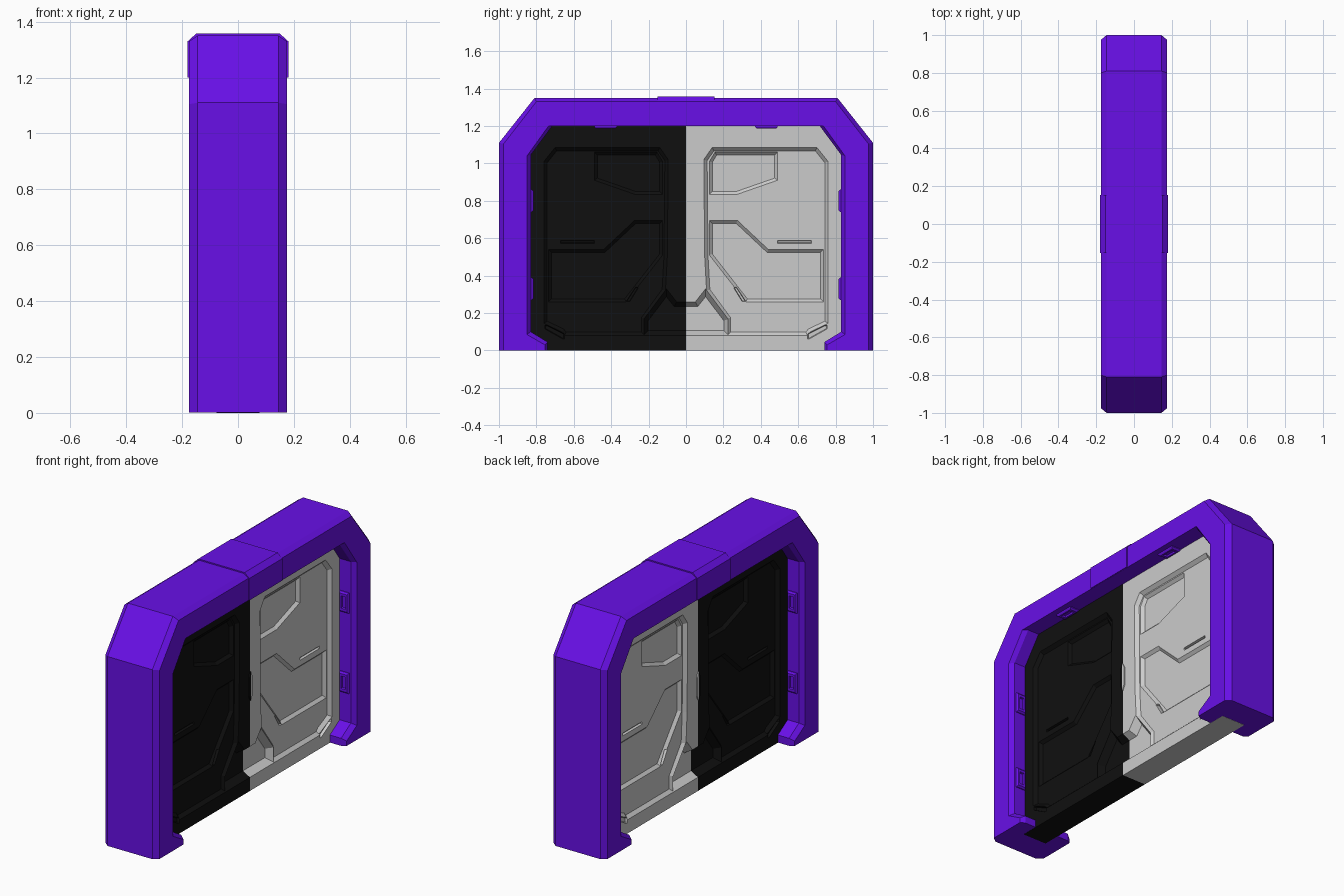
import bpy, bmesh
from mathutils import Vector

if "Cube" in bpy.data.objects:
    bpy.data.objects.remove(bpy.data.objects["Cube"])


def material(name, rgb):
    m = bpy.data.materials.new(name)
    m.diffuse_color = (*rgb, 1)
    m.use_nodes = True
    m.node_tree.nodes["Principled BSDF"].inputs["Base Color"].default_value = m.diffuse_color
    return m


PURPLE = material("purple", (0.14, 0.005, 0.80))
BLACK = material("black", (0.005, 0.005, 0.005))


def loft(name, rings, mat=None, mirror=None, closed=False):
    """Skin a list of equal-length point rings; cap the ends unless closed."""
    bm = bmesh.new()
    vs = [[bm.verts.new(p) for p in r] for r in rings]
    n = len(rings[0])
    pairs = list(zip(vs, vs[1:])) + ([(vs[-1], vs[0])] if closed else [])
    for a, b in pairs:
        for i in range(n):
            j = (i + 1) % n
            bm.faces.new((a[i], a[j], b[j], b[i]))
    if not closed:
        bm.faces.new(vs[0])
        bm.faces.new(vs[-1])
    bmesh.ops.recalc_face_normals(bm, faces=bm.faces)
    me = bpy.data.meshes.new(name)
    bm.to_mesh(me)
    bm.free()
    ob = bpy.data.objects.new(name, me)
    bpy.context.collection.objects.link(ob)
    if mat:
        me.materials.append(mat)
    if mirror:
        mod = ob.modifiers.new("mirror", 'MIRROR')
        mod.use_axis = mirror
    return ob


def inset(poly, d):
    """Mitred inward offset of a counter-clockwise outline."""
    out = []
    for i, p in enumerate(poly):
        p, a, b = Vector(p), Vector(poly[i - 1]), Vector(poly[(i + 1) % len(poly)])
        e, f = (p - a).normalized(), (b - p).normalized()
        n, m = Vector((-e.y, e.x)), Vector((-f.y, f.x))
        out.append(p + (n + m) * d / (1 + n.dot(m)))
    return out


def at_x(poly, x):
    return [(x, p[0], p[1]) for p in poly]


# Frame: eight-sided section swept over half the arch, mirrored in y
outer = [(1, 0), (1, .04), (1, .10), (1, 1.11), (.81, 1.35), (0, 1.35)]
outer_face = [(.975, 0), (.975, .04), (.975, .10), (.975, 1.105), (.80, 1.33), (0, 1.33)]
inner_face = [(.755, 0), (.755, .03), (.85, .085), (.85, 1.04), (.735, 1.2), (0, 1.2)]
inner = [(.74, 0), (.74, .045), (.83, .10), (.83, 1.045), (.715, 1.2), (0, 1.2)]
section = [(outer, -.145), (outer, .145), (outer_face, .175), (inner_face, .175),
           (inner, .15), (inner, -.15), (inner_face, -.175), (outer_face, -.175)]
rings = [[(x, line[i][0], max(line[i][1], .001)) for line, x in section] for i in range(6)]
frame = loft("door_frame", rings[:-1] + [rings[-1]], PURPLE, (False, True, False))
# remove the cap on the mirror plane
bm = bmesh.new()
bm.from_mesh(frame.data)
bmesh.ops.delete(bm, geom=[f for f in bm.faces if all(abs(v.co.y) < 1e-5 for v in f.verts)],
                 context='FACES_ONLY')
bm.to_mesh(frame.data)
bm.free()

# Centre block of the lintel
block = [(-.18, 1.201), (.18, 1.201), (.18, 1.33), (.15, 1.357), (-.15, 1.357), (-.18, 1.33)]
loft("lintel_block", [[(x, y, z) for x, z in block] for y in (-.153, .153)], PURPLE)


# Clips with a pressed-in centre on jambs and lintel
def clip(name, place):
    def rect(d, h):
        return [place(u, v, h) for u, v in ((.08 + d, -.06 + d * 1.5), (.14 - d, -.06 + d * 1.5),
                                            (.14 - d, .06 - d * 1.5), (.08 + d, .06 - d * 1.5))]
    loft(name, [rect(0, -.01), rect(0, .005), rect(.006, .014), rect(.016, .014), rect(.018, .004)],
         PURPLE, (True, True, False))


for z in (.33, .80):
    clip("jamb_clip", lambda u, v, h, z=z: (u, .83 - h, z + v))
clip("lintel_clip", lambda u, v, h: (u, .43 + v, 1.2 - h))

# Door leaf: slab with sloped recesses cut into both sides
leaf = [(0, 0), (.84, 0), (.84, 1.05), (.73, 1.205), (0, 1.205)]
door = loft("right_door", [at_x(leaf, -.077), at_x(leaf, .077)])

panel = [(.22, .08), (.65, .08), (.665, .10), (.76, .145), (.76, 1.01), (.70, 1.085),
         (.14, 1.085), (.095, 1.02), (.10, .50), (.11, .32), (.22, .17)]
upper = [(.125, .835), (.275, .835), (.49, .91), (.49, 1.06), (.155, 1.06), (.125, 1.01)]
middle = [(.32, .26), (.735, .26), (.735, .54), (.44, .54), (.275, .695), (.125, .695), (.125, .51)]
base = [(-.1, .08), (.228, .08), (.228, .168), (.105, .33), (.05, .26), (-.1, .26)]
slot = [(.49, .573), (.67, .573), (.67, .588), (.49, .588)]
grille = [(.30, .262), (.32, .262), (.27, .34), (.255, .335)]
corner = [(.65, .062), (.66, .062), (.755, .115), (.755, .135), (.74, .135), (.65, .09)]
# outline, surface level, floor level, slope width
cuts = [(panel, .077, .058, .018), (upper, .058, .042, .016), (middle, .058, .042, .016),
        (base, .077, .032, .026), (slot, .058, .045, .003), (grille, .058, .036, .003),
        (corner, .077, .062, .004)]
for outline, top, floor, slope in cuts:
    for s in (1, -1):
        cutter = loft("cutter", [at_x(inset(outline, slope), s * floor), at_x(outline, s * top),
                                 at_x(outline, s * .1)])
        cutter.hide_render = True
        mod = door.modifiers.new("cut", 'BOOLEAN')
        mod.operation, mod.solver, mod.object = 'DIFFERENCE', 'EXACT', cutter
        bpy.context.view_layer.objects.active = door
        bpy.ops.object.modifier_apply(modifier=mod.name)
        bpy.data.objects.remove(cutter)

# Opposite leaf is the mirrored copy in black
bm = bmesh.new()
bm.from_mesh(door.data)
for v in bm.verts:
    v.co.y = -v.co.y
bmesh.ops.reverse_faces(bm, faces=bm.faces)
me = bpy.data.meshes.new("left_door")
bm.to_mesh(me)
bm.free()
me.materials.clear()
me.materials.append(BLACK)
bpy.context.collection.objects.link(bpy.data.objects.new("left_door", me))

# Lock plates where the leaves meet
lock = [(0, .53), (.015, .56), (.015, .67), (0, .70)]
for name, s, mat in (("right_lock", 1, None), ("left_lock", -1, BLACK)):
    loft(name, [at_x([(s * y, z) for y, z in lock], x) for x in (-.084, .084)], mat)
